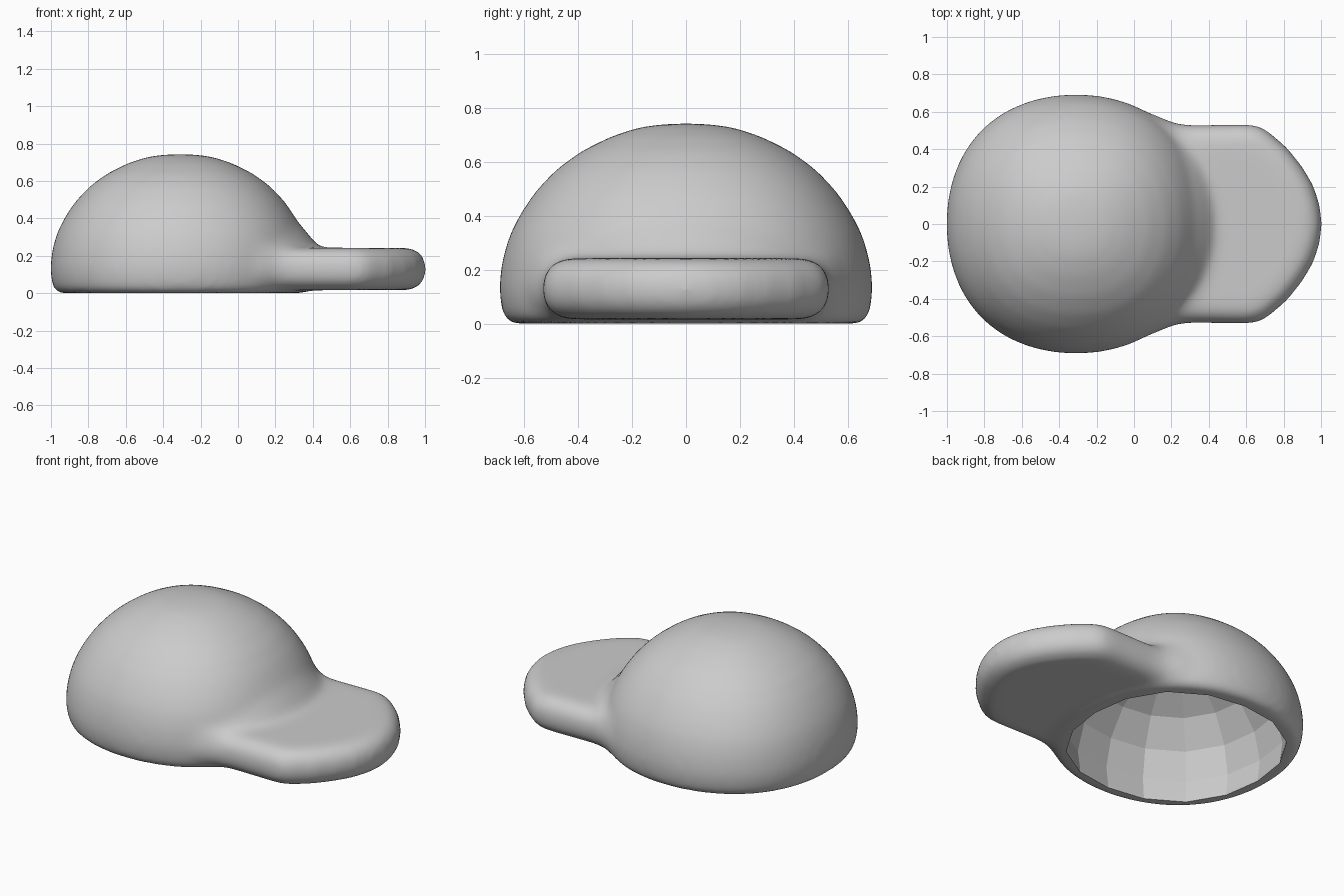
import bpy, bmesh, math

if "Cube" in bpy.data.objects:
    bpy.data.objects.remove(bpy.data.objects["Cube"])

CROWN_X = -0.31
SQUARENESS = 0.014  # how far the crown swells toward its diagonals

grey = bpy.data.materials.new("soft grey")
grey.use_nodes = True
grey.diffuse_color = (0.6, 0.6, 0.6, 1)
grey.node_tree.nodes["Principled BSDF"].inputs["Base Color"].default_value = (0.6, 0.6, 0.6, 1)


def add_object(name, bm, smooth):
    bmesh.ops.recalc_face_normals(bm, faces=bm.faces)
    for face in bm.faces:
        face.smooth = smooth
    mesh = bpy.data.meshes.new(name)
    bm.to_mesh(mesh)
    bm.free()
    mesh.materials.append(grey)
    obj = bpy.data.objects.new(name, mesh)
    bpy.context.collection.objects.link(obj)
    return obj


def lathe(name, profile, sides, smooth, axis_x=CROWN_X, swell=SQUARENESS):
    """Closed, slightly squared solid of revolution; profile runs bottom to top."""
    bm = bmesh.new()
    rings = []
    for radius, z in profile:
        ring = []
        for i in range(sides):
            angle = 2 * math.pi * i / sides
            r = radius * (1 + swell - swell * math.cos(4 * angle))
            ring.append(bm.verts.new((axis_x + r * math.cos(angle), r * math.sin(angle), z)))
        rings.append(ring)
    top = bm.verts.new((axis_x, 0, profile[-1][1] + 0.004))
    bm.faces.new(rings[0][::-1])
    for i in range(sides):
        j = (i + 1) % sides
        for low, high in zip(rings, rings[1:]):
            bm.faces.new((low[i], low[j], high[j], high[i]))
        bm.faces.new((rings[-1][i], rings[-1][j], top))
    return add_object(name, bm, smooth)


# Crown: soft dome with a tucked-in lower edge
crown = lathe("cap", [(0.655, 0.0), (0.675, 0.012), (0.69, 0.08), (0.695, 0.14), (0.682, 0.24),
                      (0.655, 0.33), (0.614, 0.41), (0.56, 0.49), (0.485, 0.57), (0.39, 0.64),
                      (0.28, 0.695), (0.17, 0.731), (0.08, 0.741)], 72, True)

# Flare: sweeps the front of the crown down onto the brim
flare = lathe("flare_helper", [(0.55, 0.06), (0.6, 0.14), (0.62, 0.23), (0.58, 0.262),
                               (0.525, 0.33), (0.44, 0.43), (0.3, 0.52)], 48, True, axis_x=-0.16)

# Brim: thick plate, flared where it leaves the crown, with a curved front and rounded edges
half = [(-0.05, 0.64), (0.1, 0.59), (0.22, 0.54), (0.3, 0.53), (0.62, 0.535), (0.68, 0.522),
        (0.73, 0.488), (0.82, 0.41), (0.9, 0.31), (0.96, 0.21), (0.995, 0.105)]
bm = bmesh.new()
outline = half + [(1.008, 0)] + [(x, -y) for x, y in reversed(half)]
base = bm.faces.new([bm.verts.new((x, y, 0.016)) for x, y in outline])
raised = bmesh.ops.extrude_face_region(bm, geom=[base])["geom"]
bmesh.ops.translate(bm, verts=[v for v in raised if isinstance(v, bmesh.types.BMVert)],
                    vec=(0, 0, 0.227))
rims = [e for e in bm.edges if abs(e.verts[0].co.z - e.verts[1].co.z) < 0.001]
bmesh.ops.bevel(bm, geom=rims, offset=0.1, segments=6, profile=0.5, affect='EDGES')
brim = add_object("brim_helper", bm, True)

# Hollow: faceted inside of the crown, leaving a thick even wall
hollow = lathe("hollow_helper", [(0.595, -0.1), (0.595, 0.02), (0.61, 0.14), (0.57, 0.31),
                                 (0.465, 0.465), (0.28, 0.595), (0.1, 0.645)],
               16, False, swell=SQUARENESS * 1.5)

# Join, blend the seams, then hollow out
for part in (flare, brim):
    join = crown.modifiers.new("join_" + part.name, 'BOOLEAN')
    join.operation, join.object, join.solver = 'UNION', part, 'EXACT'
remesh = crown.modifiers.new("even_skin", 'REMESH')
remesh.mode, remesh.voxel_size, remesh.use_smooth_shade = 'VOXEL', 0.018, True
blend = crown.modifiers.new("soft_blend", 'SMOOTH')
blend.factor, blend.iterations = 0.5, 36
cut = crown.modifiers.new("hollow_out", 'BOOLEAN')
cut.operation, cut.object, cut.solver = 'DIFFERENCE', hollow, 'EXACT'

# Bake the result and drop the helpers
bpy.context.view_layer.update()
graph = bpy.context.evaluated_depsgraph_get()
baked = bpy.data.meshes.new_from_object(crown.evaluated_get(graph))
crown.modifiers.clear()
crown.data = baked
baked.materials.clear()
baked.materials.append(grey)
for helper in (flare, brim, hollow):
    bpy.data.objects.remove(helper)
